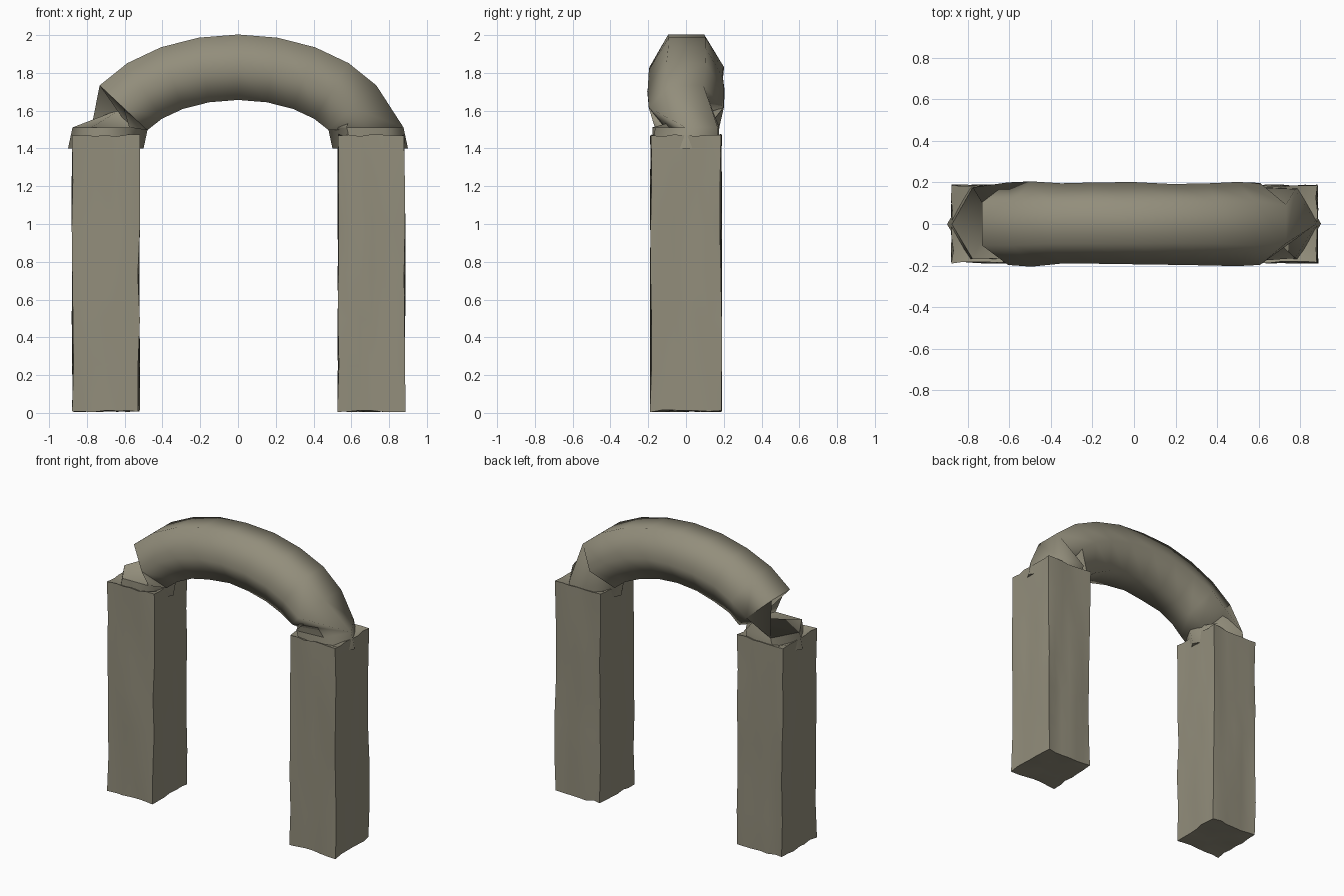
import bpy, bmesh, math, random
from mathutils import Vector

if "Cube" in bpy.data.objects:
    bpy.data.objects.remove(bpy.data.objects["Cube"])

random.seed(4)
stone = bpy.data.materials.new("weathered stone")
stone.diffuse_color = (0.29, 0.27, 0.2, 1)
stone.use_nodes = True
stone.node_tree.nodes["Principled BSDF"].inputs["Base Color"].default_value = stone.diffuse_color


def finish(bm, name, angle):
    bmesh.ops.recalc_face_normals(bm, faces=bm.faces)
    mesh = bpy.data.meshes.new(name)
    bm.to_mesh(mesh)
    bm.free()
    mesh.materials.append(stone)
    ob = bpy.data.objects.new(name, mesh)
    bpy.context.collection.objects.link(ob)
    bpy.ops.object.select_all(action='DESELECT')
    ob.select_set(True)
    bpy.context.view_layer.objects.active = ob
    bpy.ops.object.shade_smooth_by_angle(angle=math.radians(angle))


# Square pillars with slightly uneven faces
def pillar(name, x):
    bm = bmesh.new()
    bmesh.ops.create_cube(bm, size=1)
    bmesh.ops.subdivide_edges(bm, edges=bm.edges[:], cuts=5, use_grid_fill=True)
    for v in bm.verts:
        top = v.co.z > 0.49 and max(abs(v.co.x), abs(v.co.y)) < 0.49
        v.co = Vector((x + v.co.x * 0.35, v.co.y * 0.37, 0.74 + v.co.z * 1.46))
        v.co += Vector([random.uniform(-0.006, 0.006) for _ in range(3)])
        if top:
            v.co.z -= 0.02
    finish(bm, name, 35)


pillar("left_pillar", -0.70)
pillar("right_pillar", 0.706)

# Six-sided elliptical arch; the end rings lie flat, so the last span twists
SIDES, STEPS, R = 6, 12, 0.2
bm = bmesh.new()
rings = []
for i in range(STEPS + 1):
    a = math.pi * i / STEPS
    centre = Vector((0.7 * math.cos(a), 0, 1.4 + 0.43 * math.sin(a)))
    if i in (0, 1, STEPS - 1, STEPS):
        u, w = Vector((1, 0, 0)), Vector((0, 1, 0))
    else:
        u = Vector((0, -1, 0))
        w = Vector((0.43 * math.cos(a), 0, 0.7 * math.sin(a))).normalized()
    ring = []
    for k in range(SIDES):
        t = 2 * math.pi * k / SIDES
        p = centre + R * (math.cos(t) * u + math.sin(t) * w)
        p.y += random.uniform(-0.01, 0.006) * (1 if p.y > 0 else -1)
        ring.append(bm.verts.new(p))
    rings.append(ring)
for r0, r1 in zip(rings, rings[1:]):
    for k in range(SIDES):
        n = (k + 1) % SIDES
        bm.faces.new((r0[k], r0[n], r1[n], r1[k]))
bm.faces.new(rings[0])
bm.faces.new(rings[-1])
finish(bm, "arch", 62)
